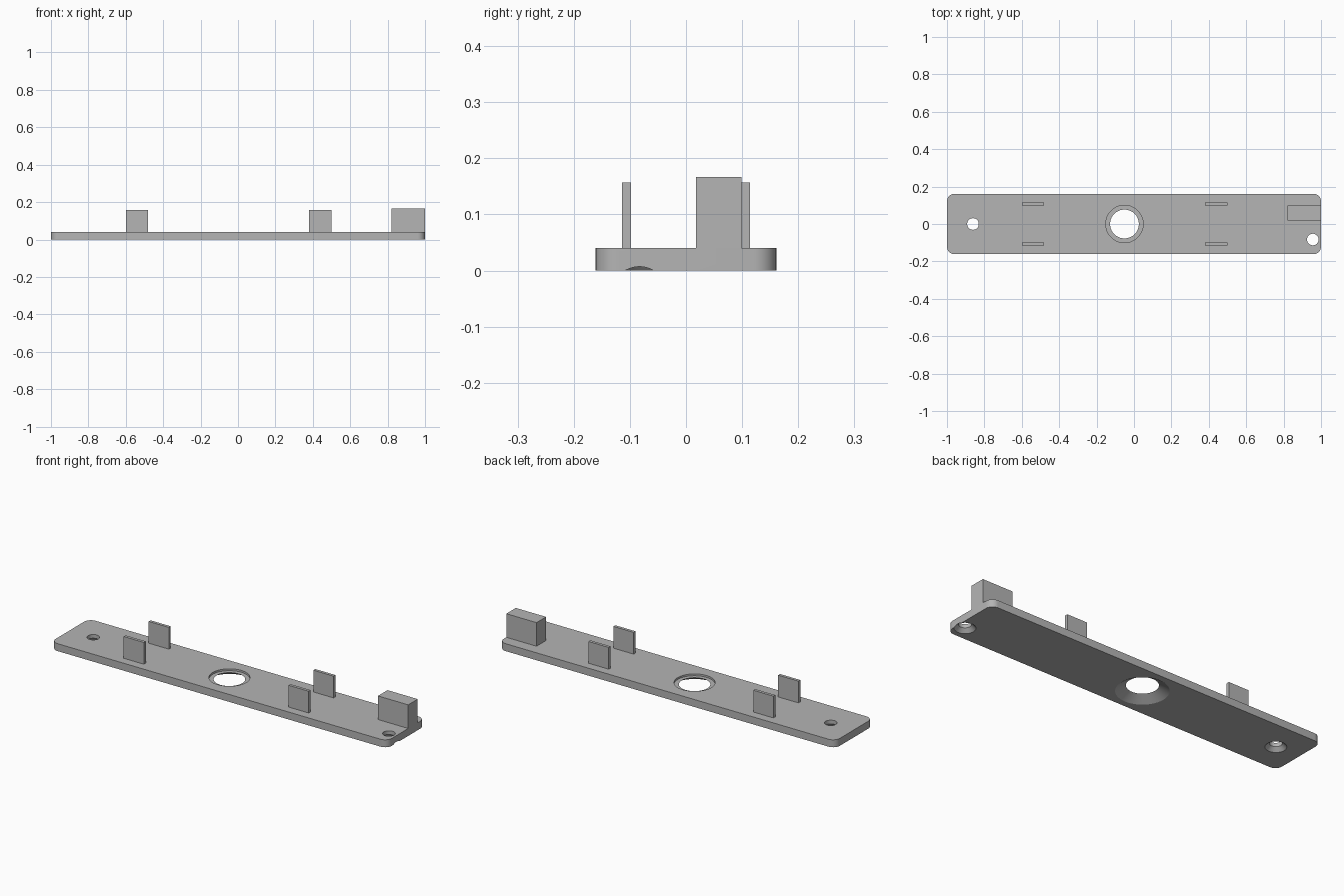
import bpy, bmesh, math
from mathutils import Vector

if "Cube" in bpy.data.objects:
    bpy.data.objects.remove(bpy.data.objects["Cube"])

grey = bpy.data.materials.new("matte_grey")
grey.use_nodes = True
COLOUR = (0.46, 0.46, 0.46, 1)
grey.diffuse_color = COLOUR
grey.node_tree.nodes["Principled BSDF"].inputs["Base Color"].default_value = COLOUR

THICK = 0.04


def make_object(name, bm):
    bmesh.ops.recalc_face_normals(bm, faces=bm.faces)
    mesh = bpy.data.meshes.new(name)
    bm.to_mesh(mesh)
    bm.free()
    mesh.materials.append(grey)
    obj = bpy.data.objects.new(name, mesh)
    bpy.context.collection.objects.link(obj)
    return obj


def box_mesh(low, high):
    low, high = Vector(low), Vector(high)
    bm = bmesh.new()
    bmesh.ops.create_cube(bm, size=1)
    bmesh.ops.scale(bm, vec=high - low, verts=bm.verts)
    bmesh.ops.translate(bm, vec=(low + high) / 2, verts=bm.verts)
    return bm


def turned_cutter(name, x, y, profile, sides=64):
    """Solid of revolution from (radius, height) pairs."""
    bm = bmesh.new()
    rings = []
    for r, z in profile:
        angles = [2 * math.pi * i / sides for i in range(sides)]
        rings.append([bm.verts.new((x + r * math.cos(a), y + r * math.sin(a), z))
                      for a in angles])
    for a, b in zip(rings, rings[1:]):
        for i in range(sides):
            j = (i + 1) % sides
            bm.faces.new((a[i], a[j], b[j], b[i]))
    bm.faces.new(rings[0])
    bm.faces.new(rings[-1])
    obj = make_object(name, bm)
    obj.hide_render = True
    return obj


# Base plate with rounded upright corners
bm = box_mesh((-1, -0.161, 0), (1, 0.161, THICK))
uprights = [e for e in bm.edges
            if abs(e.verts[0].co.z - e.verts[1].co.z) > THICK / 2]
bmesh.ops.bevel(bm, geom=uprights, offset=0.04, segments=10, profile=0.5,
                affect='EDGES')
plate = make_object("base_plate", bm)

# Countersunk screw holes, and a central opening with a shallow top recess
screw = [(0.051, -0.02), (0.051, 0), (0.031, 0.02), (0.031, 0.06)]
opening = [(0.127, -0.02), (0.127, 0), (0.077, 0.03), (0.1, 0.03), (0.1, 0.06)]
cutters = [
    turned_cutter("left_screw_cutter", -0.861, 0, screw),
    turned_cutter("right_screw_cutter", 0.956, -0.083, screw),
    turned_cutter("opening_cutter", -0.051, 0, opening),
]
bpy.context.view_layer.objects.active = plate
for cutter in cutters:
    mod = plate.modifiers.new(cutter.name, 'BOOLEAN')
    mod.operation = 'DIFFERENCE'
    mod.solver = 'EXACT'
    mod.object = cutter
    bpy.ops.object.modifier_apply(modifier=mod.name)
    bpy.data.objects.remove(cutter)

bpy.ops.object.select_all(action='DESELECT')
plate.select_set(True)
bpy.ops.object.shade_smooth_by_angle(angle=math.radians(25))

# Two pairs of thin upright tabs
for end, x in (("right", -0.6), ("left", 0.38)):
    for side, y in (("front", -0.114), ("back", 0.098)):
        make_object(f"{side}_{end}_tab",
                    box_mesh((x, y, THICK), (x + 0.12, y + 0.016, 0.157)))

# End block flush with the plate's edge
make_object("end_block", box_mesh((0.82, 0.018, THICK), (1, 0.099, 0.167)))
